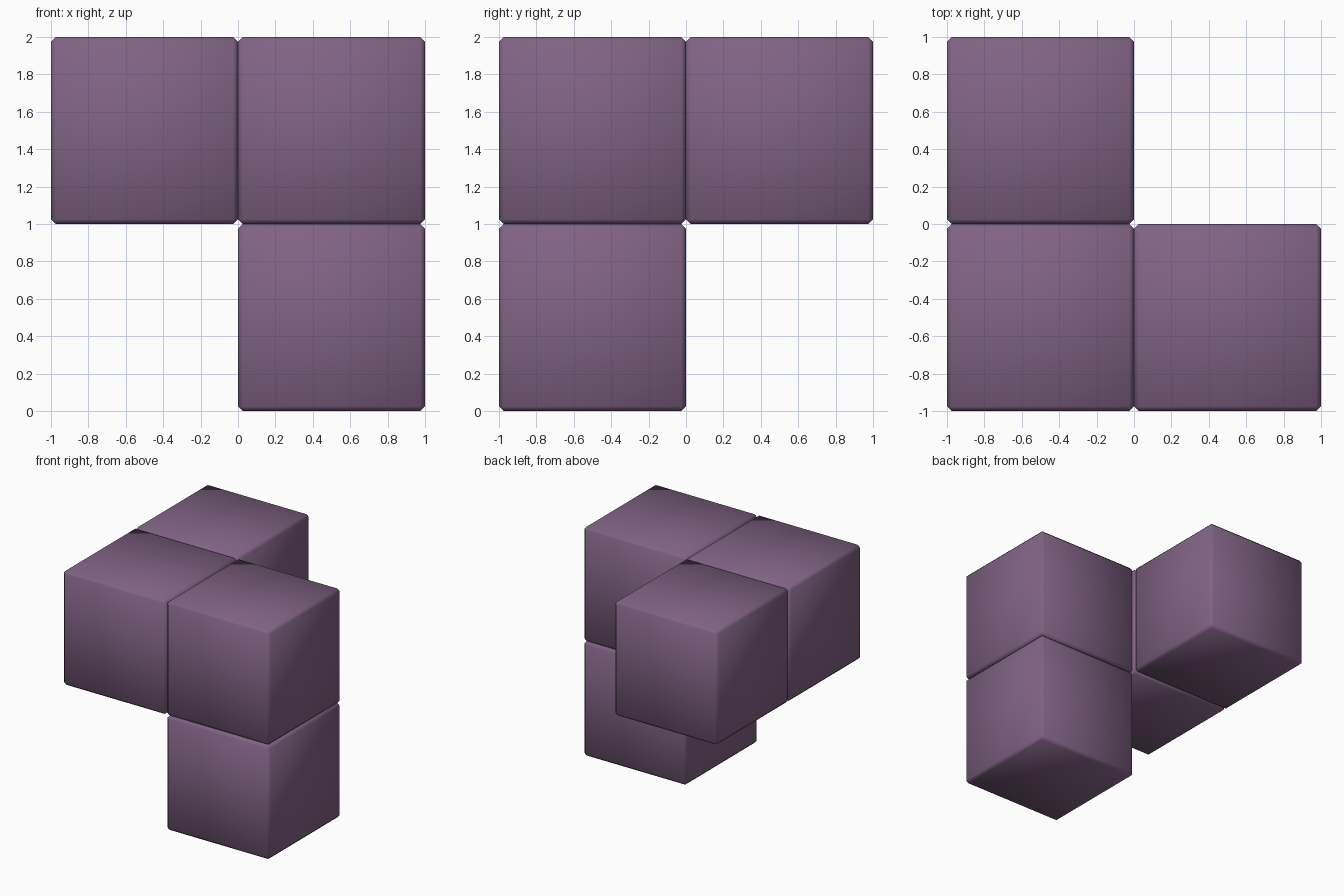
import bpy

if "Cube" in bpy.data.objects:
    bpy.data.objects.remove(bpy.data.objects["Cube"])

# Shared plum colour
plum = bpy.data.materials.new("plum")
plum.diffuse_color = (0.22, 0.125, 0.235, 1)
plum.use_nodes = True
plum.node_tree.nodes["Principled BSDF"].inputs["Base Color"].default_value = plum.diffuse_color


def block(name, centre):
    """Unit cube with a fine one-step chamfer and smooth shading."""
    bpy.ops.mesh.primitive_cube_add(size=1, location=centre)
    ob = bpy.context.object
    ob.name = name
    ob.data.materials.append(plum)
    ob.data.polygons.foreach_set("use_smooth", [True] * len(ob.data.polygons))
    bevel = ob.modifiers.new("chamfer", 'BEVEL')
    bevel.width = 0.025
    bevel.segments = 1
    bevel.limit_method = 'NONE'


# Three upper blocks in an L, one block hanging under the right arm
block("corner_block", (-0.5, -0.5, 1.5))
block("back_block", (-0.5, 0.5, 1.5))
block("right_block", (0.5, -0.5, 1.5))
block("lower_block", (0.5, -0.5, 0.5))
